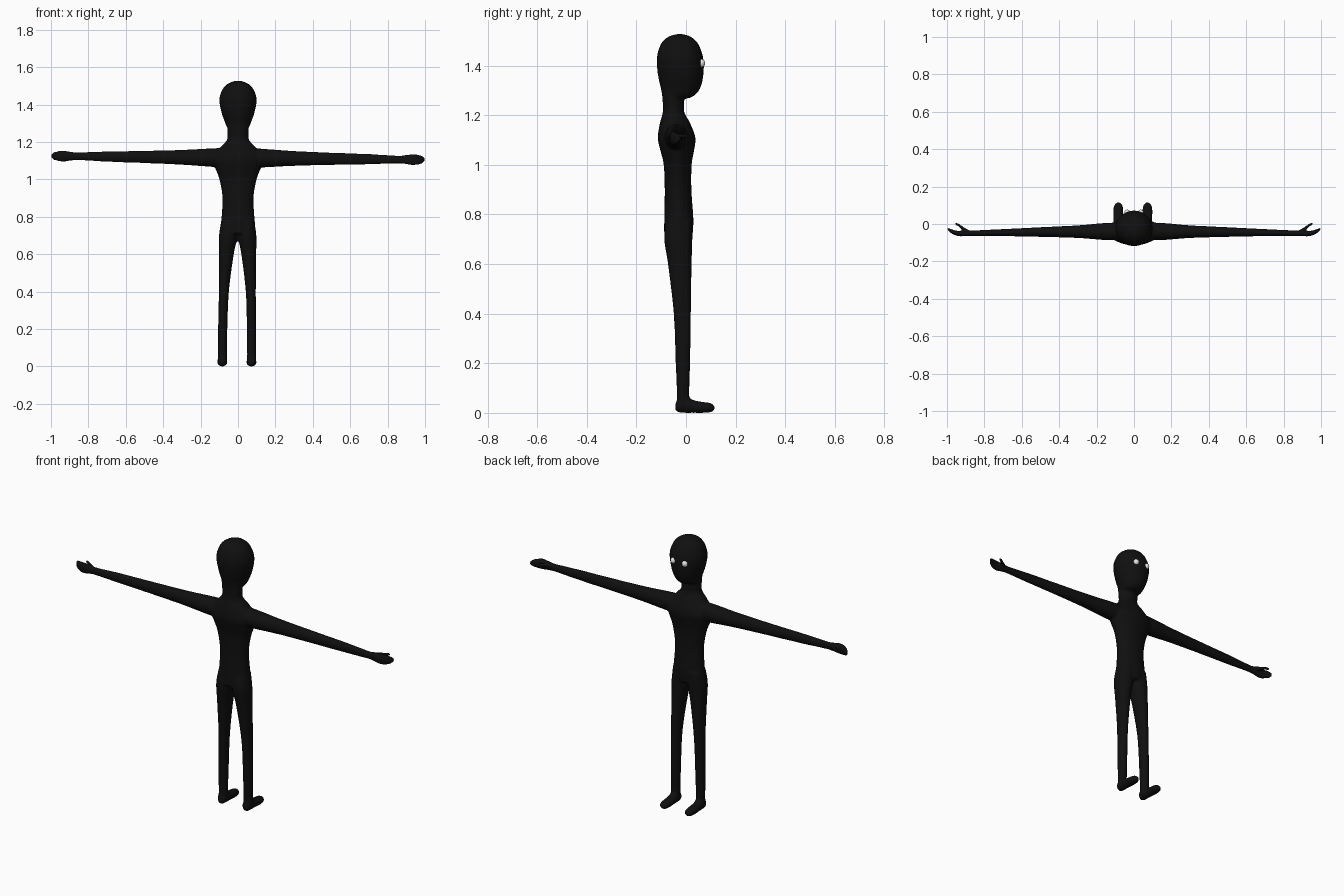
import bpy, bmesh, math
from mathutils import Vector

cube = bpy.data.objects.get("Cube")
if cube:
    bpy.data.objects.remove(cube, do_unlink=True)

X, Y, Z = Vector((1, 0, 0)), Vector((0, 1, 0)), Vector((0, 0, 1))


def material(name, value, roughness):
    m = bpy.data.materials.new(name)
    m.use_nodes = True
    m.diffuse_color = (value, value, value, 1)
    shader = m.node_tree.nodes["Principled BSDF"]
    shader.inputs["Base Color"].default_value = m.diffuse_color
    shader.inputs["Roughness"].default_value = roughness
    return m


black = material("matte black", 0.005, 0.6)
white = material("eye white", 0.8, 0.5)


def spline(rows, steps=5):
    """Catmull-Rom interpolation through rows of numbers."""
    out = []
    for i in range(len(rows) - 1):
        a, b = rows[max(i - 1, 0)], rows[i]
        c, d = rows[i + 1], rows[min(i + 2, len(rows) - 1)]
        for k in range(steps):
            t = k / steps
            out.append([q + t / 2 * (r - p + t * (2*p - 5*q + 4*r - s + t * (3*q - p - 3*r + s)))
                        for p, q, r, s in zip(a, b, c, d)])
    return out + [list(rows[-1])]


def loft(bm, rows, u, v, sides=24):
    """Skin elliptical rings: each row is x, y, z, half size on u, half size on v."""
    rings = []
    for x, y, z, hu, hv in spline(rows):
        ring = []
        for k in range(sides):
            a = math.tau * k / sides
            ring.append(bm.verts.new(Vector((x, y, z)) + u * hu * math.cos(a) + v * hv * math.sin(a)))
        rings.append(ring)
    for r0, r1 in zip(rings, rings[1:]):
        for k in range(sides):
            n = (k + 1) % sides
            bm.faces.new((r0[k], r0[n], r1[n], r1[k]))
    bm.faces.new(rings[0][::-1])
    bm.faces.new(rings[-1])


def upright(rows, x=0):
    """Rows of z, half width, back y, front y."""
    return [(x, (b + f) / 2, z, w, (f - b) / 2) for z, w, b, f in rows]


bm = bmesh.new()

# Head with an overhanging chin
loft(bm, upright([(1.528, .006, -.03, -.02), (1.518, .042, -.068, .016), (1.49, .078, -.1, .048),
                  (1.43, .1, -.118, .07), (1.36, .089, -.113, .07), (1.31, .072, -.102, .058),
                  (1.28, .06, -.096, .035), (1.268, .045, -.09, .01)]), X, Y)

# Neck, shoulders and torso
loft(bm, upright([(1.32, .06, -.1, -.01), (1.25, .056, -.094, -.008), (1.21, .06, -.094, -.006),
                  (1.17, .095, -.105, .016), (1.11, .135, -.114, .038), (1.06, .122, -.104, .033),
                  (1.0, .1, -.09, .023), (.9, .083, -.086, .022), (.78, .09, -.088, .03),
                  (.71, .096, -.088, .026)]), X, Y)

for s in (-1, 1):
    # Leg
    lean = -.006
    leg = [(.78, .045, .043, -.08, .025), (.7, .05, .05, -.088, .026), (.6, .06, .04, -.073, .023),
           (.4, .072, .027, -.05, .02), (.2, .077, .025, -.042, .017), (.08, .078, .024, -.037, .013),
           (.03, .078, .024, -.037, .013)]
    loft(bm, [(s * x + lean * (1 - z), (b + f) / 2, z, w, (f - b) / 2) for z, x, w, b, f in leg], X, Y)

    # Foot
    foot = [(-.043, .025, .01, .012), (-.032, .03, .022, .028), (-.005, .034, .025, .034),
            (.03, .026, .025, .026), (.07, .022, .027, .022), (.1, .021, .022, .019),
            (.115, .02, .008, .008)]
    loft(bm, [(s * .078 + lean, y, z, w, h) for y, z, w, h in foot], X, Z)

    # Arm, mitten hand and thumb; the arms slope slightly down towards +x
    arm = [(.05, -.038, .045, .055), (.15, -.04, .046, .049), (.3, -.041, .034, .04),
           (.5, -.043, .026, .033), (.7, -.046, .019, .028), (.85, -.049, .015, .021),
           (.89, -.05, .014, .024), (.93, -.052, .014, .03), (.96, -.046, .013, .028),
           (.985, -.034, .01, .021), (1.0, -.022, .004, .008)]
    loft(bm, [(s * x, y, 1.115 - .01 * s * x, hy, hz) for x, y, hy, hz in arm], Y, Z)
    thumb = [(.88, -.046, .012), (.905, -.03, .011), (.925, -.016, .01),
             (.94, -.004, .009), (.958, .002, .006)]
    loft(bm, [(s * x, y, 1.125 - .01 * s * x, r, r) for x, y, r in thumb], Y, Z)

bmesh.ops.recalc_face_normals(bm, faces=bm.faces)
mesh = bpy.data.meshes.new("body")
bm.to_mesh(mesh)
bm.free()
mesh.materials.append(black)
body = bpy.data.objects.new("body", mesh)
bpy.context.collection.objects.link(body)

# Fuse the lofts into one soft skin
remesh = body.modifiers.new("fuse", "REMESH")
remesh.mode = "VOXEL"
remesh.voxel_size = .006
remesh.use_smooth_shade = True
soften = body.modifiers.new("soften", "SMOOTH")
soften.factor = .5
soften.iterations = 6

# Eyes
for side, s in (("left", 1), ("right", -1)):
    bpy.ops.mesh.primitive_uv_sphere_add(segments=24, ring_count=12, location=(s * .036, .062, 1.41))
    eye = bpy.context.object
    eye.name = side + "_eye"
    eye.scale = (.016, .015, .017)
    eye.data.materials.append(white)
    bpy.ops.object.shade_smooth()
